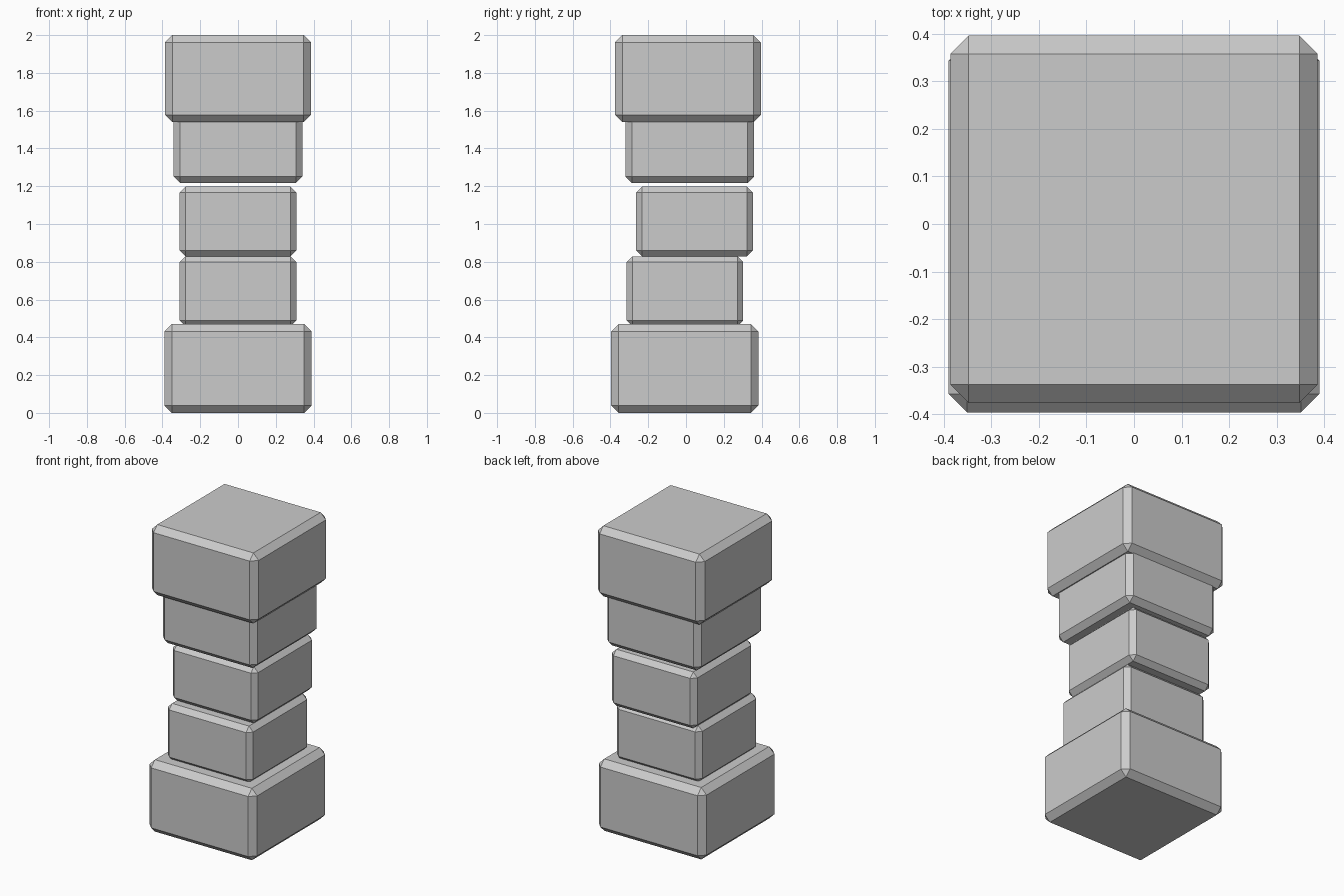
import bpy, bmesh
from mathutils import Matrix

if "Cube" in bpy.data.objects:
    bpy.data.objects.remove(bpy.data.objects["Cube"])


def chamfered_block(name, width, y, z0, z1):
    """Square block with single flat chamfers on every edge."""
    bm = bmesh.new()
    bmesh.ops.create_cube(
        bm, size=1.0,
        matrix=Matrix.Translation((0, y, (z0 + z1) / 2))
        @ Matrix.Diagonal((width, width, z1 - z0, 1)))
    bmesh.ops.bevel(bm, geom=bm.edges[:], offset=width * 0.05,
                    offset_type='OFFSET', segments=1, profile=0.5,
                    affect='EDGES')
    mesh = bpy.data.meshes.new(name)
    bm.to_mesh(mesh)
    bm.free()
    obj = bpy.data.objects.new(name, mesh)
    bpy.context.collection.objects.link(obj)
    return obj


# Stacked blocks: name, width, y offset, bottom, top
blocks = [
    ("base_block", 0.779, -0.007, 0.0, 0.47),
    ("lower_shaft_block", 0.617, -0.006, 0.459, 0.829),
    ("middle_shaft_block", 0.617, 0.045, 0.829, 1.198),
    ("upper_shaft_block", 0.681, 0.02, 1.217, 1.626),
    ("top_block", 0.772, 0.01, 1.539, 2.0),
]
for block in blocks:
    chamfered_block(*block)
